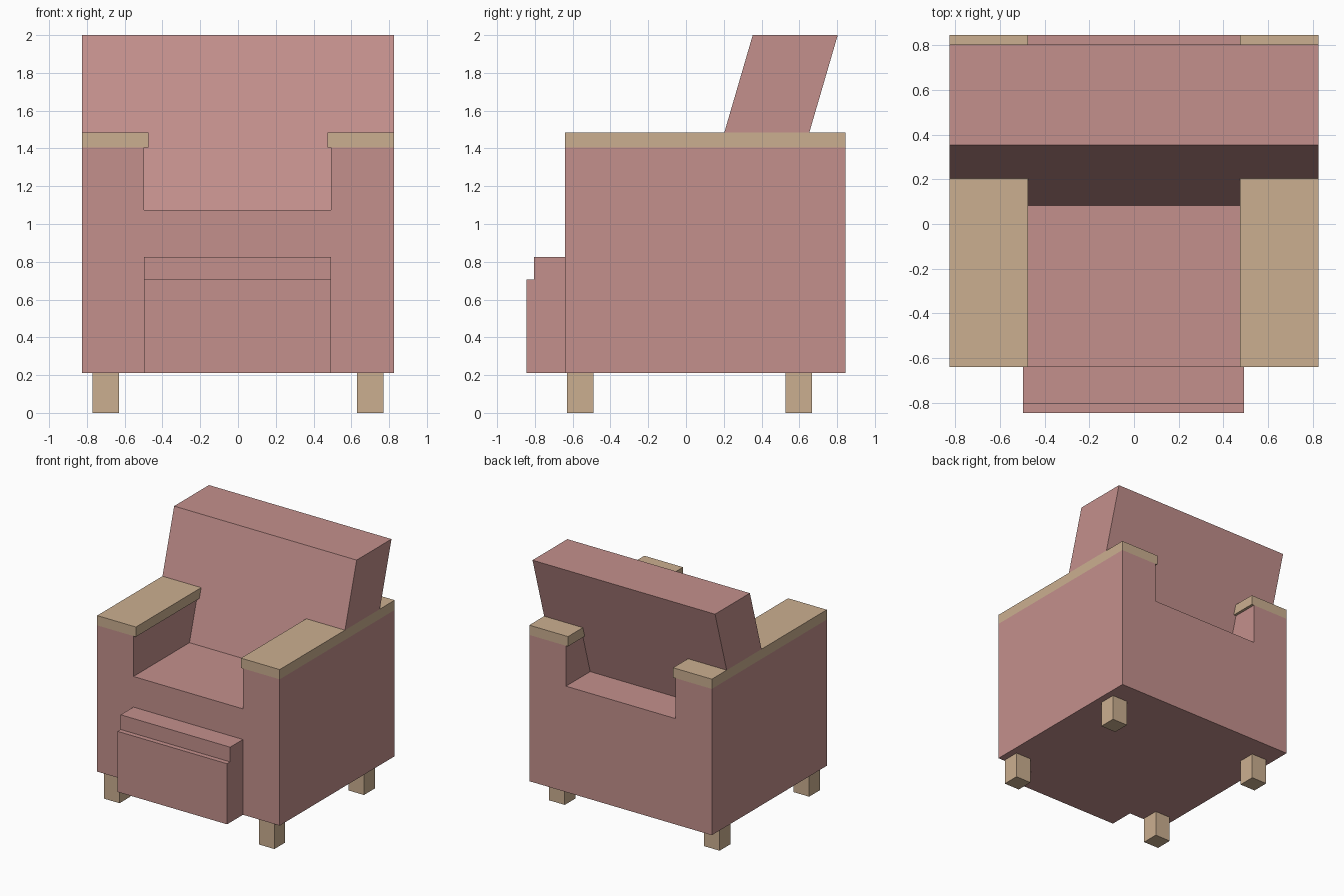
import bpy
import bmesh

if "Cube" in bpy.data.objects:
    bpy.data.objects.remove(bpy.data.objects["Cube"])


def material(name, color):
    m = bpy.data.materials.new(name)
    m.diffuse_color = (*color, 1.0)
    m.use_nodes = True
    m.node_tree.nodes["Principled BSDF"].inputs["Base Color"].default_value = m.diffuse_color
    return m


PINK = material("dusty_pink_fabric", (0.55, 0.28, 0.265))
TAN = material("tan_wood", (0.60, 0.43, 0.28))


def prism(name, profile, axis, lo, hi, mat):
    """Extrude a closed profile: axis 'x' takes (y, z) points, 'y' takes (x, z)."""
    bm = bmesh.new()
    place = (lambda p: (lo, *p)) if axis == "x" else (lambda p: (p[0], lo, p[1]))
    face = bm.faces.new([bm.verts.new(place(p)) for p in profile])
    out = bmesh.ops.extrude_face_region(bm, geom=[face])
    verts = [v for v in out["geom"] if isinstance(v, bmesh.types.BMVert)]
    shift = (hi - lo, 0, 0) if axis == "x" else (0, hi - lo, 0)
    bmesh.ops.translate(bm, verts=verts, vec=shift)
    bmesh.ops.recalc_face_normals(bm, faces=bm.faces)
    mesh = bpy.data.meshes.new(name)
    bm.to_mesh(mesh)
    bm.free()
    mesh.materials.append(mat)
    obj = bpy.data.objects.new(name, mesh)
    bpy.context.collection.objects.link(obj)
    return obj


def box(name, x, y, z, mat):
    rect = [(y[0], z[0]), (y[1], z[0]), (y[1], z[1]), (y[0], z[1])]
    return prism(name, rect, "x", x[0], x[1], mat)


W, FRONT, REAR = 0.825, -0.64, 0.845
BASE, SEAT, ARM, CAP, TOP = 0.21, 1.075, 1.405, 1.485, 2.0
INNER = (-0.497, 0.493)

# Body: U-shaped section with the seat between two arms
prism("body", [(-W, BASE), (W, BASE), (W, ARM), (INNER[1], ARM), (INNER[1], SEAT),
               (INNER[0], SEAT), (INNER[0], ARM), (-W, ARM)], "y", FRONT, REAR, PINK)

# Stepped front panel
prism("front_panel", [(FRONT, BASE), (-0.845, BASE), (-0.845, 0.705), (-0.805, 0.705),
                      (-0.805, 0.825), (FRONT, 0.825)], "x", *INNER, PINK)


# Leaning backrest: wide above the arms, narrow between them
def lean(z):
    return 0.203 + (z - CAP) * 0.292


def slab(z0, z1):
    return [(lean(z0), z0), (lean(z0) + 0.45, z0), (lean(z1) + 0.45, z1), (lean(z1), z1)]


prism("backrest_upper", slab(CAP, TOP), "x", -W, W, PINK)
prism("backrest_lower", slab(SEAT, CAP), "x", *INNER, PINK)

# Wooden arm caps and legs
for side, s in (("left", -1), ("right", 1)):
    box(side + "_arm_cap", sorted((s * 0.475, s * W)), (FRONT, REAR), (ARM, CAP), TAN)
    for end, y in (("front", -0.63), ("rear", 0.526)):
        box(f"{end}_{side}_leg", sorted((s * 0.63, s * 0.77)), (y, y + 0.14), (0, BASE), TAN)
